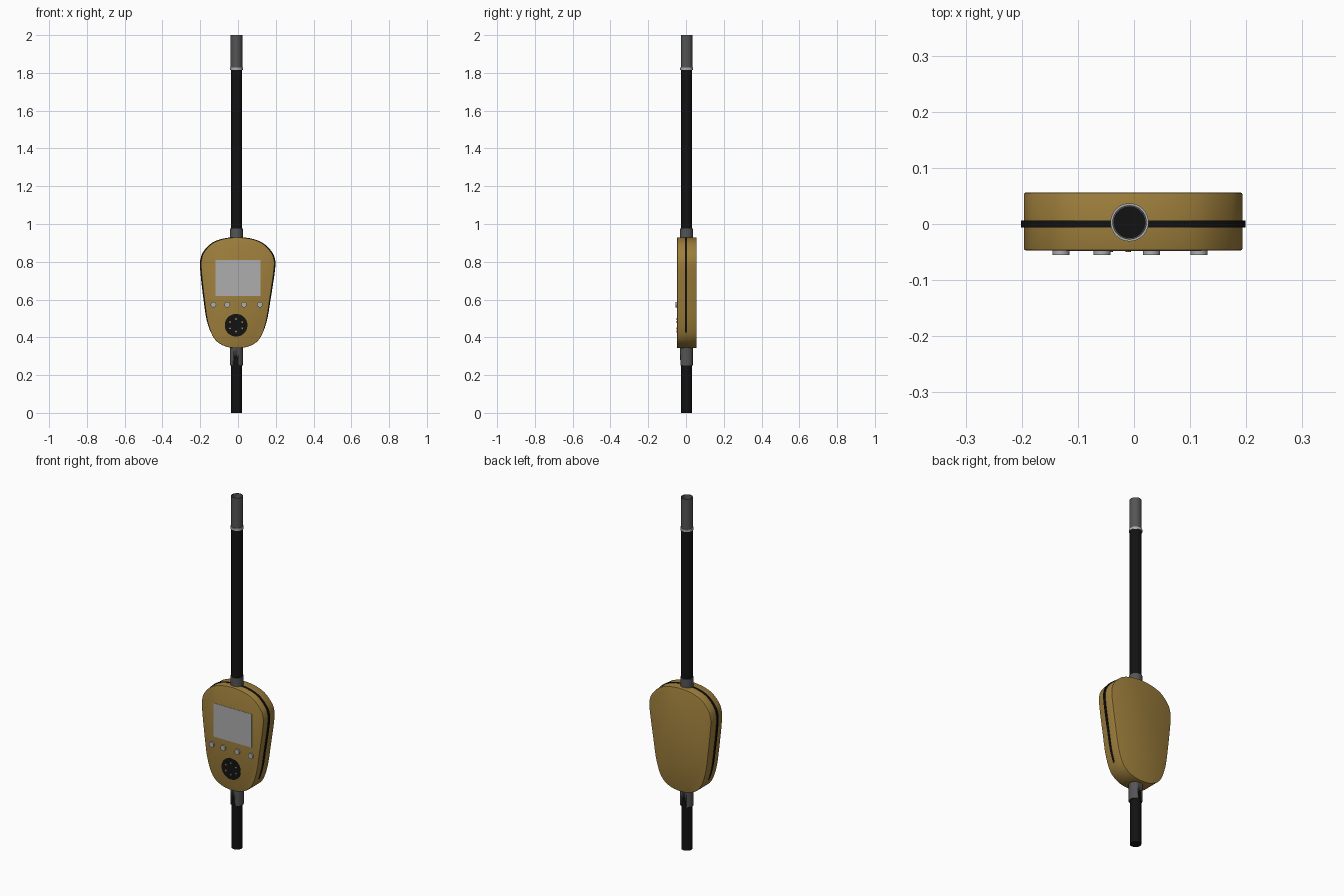
import bpy, bmesh, math
from mathutils import Matrix, Vector

if "Cube" in bpy.data.objects:
    bpy.data.objects.remove(bpy.data.objects["Cube"])

PX, PY = -0.008, 0.003  # pole axis


def mat(name, rgb):
    m = bpy.data.materials.new(name)
    m.diffuse_color = (*rgb, 1)
    m.use_nodes = True
    m.node_tree.nodes["Principled BSDF"].inputs["Base Color"].default_value = m.diffuse_color
    return m


GOLD = mat("ochre", (0.34, 0.21, 0.045))
BLACK = mat("black", (0.006, 0.006, 0.006))
DARK = mat("dark_grey", (0.09, 0.09, 0.09))
LIGHT = mat("light_grey", (0.42, 0.42, 0.42))


def make(name, bm, material, angle=35):
    bmesh.ops.recalc_face_normals(bm, faces=bm.faces)
    me = bpy.data.meshes.new(name)
    bm.to_mesh(me)
    bm.free()
    ob = bpy.data.objects.new(name, me)
    bpy.context.collection.objects.link(ob)
    if material:
        me.materials.append(material)
    bpy.ops.object.select_all(action='DESELECT')
    ob.select_set(True)
    bpy.context.view_layer.objects.active = ob
    bpy.ops.object.shade_smooth_by_angle(angle=math.radians(angle))
    return ob


def lathe(name, profile, material, n=32):
    """Closed (radius, z) profile revolved around the pole axis."""
    bm = bmesh.new()
    rings = [[bm.verts.new((PX + r * math.cos(2 * math.pi * i / n),
                            PY + r * math.sin(2 * math.pi * i / n), z))
              for i in range(n)] for r, z in profile]
    for a, b in zip(rings, rings[1:] + rings[:1]):
        for i in range(n):
            j = (i + 1) % n
            bm.faces.new((a[i], a[j], b[j], b[i]))
    return make(name, bm, material)


def rod(name, r, z0, z1, material):
    bm = bmesh.new()
    bmesh.ops.create_cone(bm, cap_ends=True, segments=32, radius1=r, radius2=r, depth=z1 - z0,
                          matrix=Matrix.Translation((PX, PY, (z0 + z1) / 2)))
    return make(name, bm, material)


def disc(name, x, z, r, y0, y1, material, n=24):
    bm = bmesh.new()
    m = Matrix.Translation((x, (y0 + y1) / 2, z)) @ Matrix.Rotation(math.pi / 2, 4, 'X')
    bmesh.ops.create_cone(bm, cap_ends=True, segments=n, radius1=r, radius2=r,
                          depth=y1 - y0, matrix=m)
    return make(name, bm, material)


def smooth_loop(pts, steps=5):
    """Closed Catmull-Rom curve through the points."""
    p = [Vector(q) for q in pts]
    out = []
    for i in range(len(p)):
        a, b, c, d = (p[(i + k - 1) % len(p)] for k in range(4))
        for s in range(steps):
            t = s / steps
            out.append(0.5 * (2 * b + (c - a) * t + (2 * a - 5 * b + 4 * c - d) * t ** 2
                              + (3 * b - a - 3 * c + d) * t ** 3))
    return out


def slab(name, outline, y0, y1, material, bevel=0.0):
    bm = bmesh.new()
    f = bm.faces.new([bm.verts.new((x, y0, z)) for x, z in outline])
    ext = bmesh.ops.extrude_face_region(bm, geom=[f])
    verts = [v for v in ext['geom'] if isinstance(v, bmesh.types.BMVert)]
    bmesh.ops.translate(bm, verts=verts, vec=(0, y1 - y0, 0))
    if bevel:
        rim = [e for e in bm.edges if abs(e.verts[0].co.y - e.verts[1].co.y) < 1e-6]
        bmesh.ops.bevel(bm, geom=rim, offset=bevel, segments=2, profile=0.5, affect='EDGES')
    return make(name, bm, material)


# housing with a dark seam band around its middle
outline = smooth_loop([
    (-0.004, 0.929), (0.07, 0.921), (0.128, 0.898), (0.172, 0.855), (0.19, 0.815),
    (0.191, 0.76), (0.168, 0.60), (0.148, 0.48), (0.116, 0.395), (0.062, 0.354),
    (-0.006, 0.343), (-0.072, 0.354), (-0.127, 0.395), (-0.160, 0.48), (-0.178, 0.60),
    (-0.195, 0.76), (-0.193, 0.815), (-0.177, 0.855), (-0.135, 0.898), (-0.077, 0.921)])
slab("housing", outline, -0.047, 0.056, GOLD, 0.003)
band = [(-0.002 + (x + 0.002) * 1.028, 0.65 + (z - 0.65) * (1.006 if z > 0.65 else 0.965))
        for x, z in outline]
slab("seam_band", band, -0.006, 0.006, BLACK)

# display and buttons
slab("display", [(-0.12, 0.62), (0.12, 0.62), (0.12, 0.81), (-0.12, 0.81)],
     -0.0485, -0.04, LIGHT)
for i, x in enumerate((-0.13, -0.057, 0.031, 0.116)):
    disc(f"button_{i + 1}", x, 0.573, 0.015, -0.055, -0.04, LIGHT)

# round socket with ring of small contacts
disc("socket", -0.010, 0.464, 0.060, -0.0485, -0.04, BLACK, 40)
for i in range(6):
    a = math.radians(30 + 60 * i)
    disc(f"contact_{i + 1}", -0.010 + 0.037 * math.cos(a), 0.464 + 0.033 * math.sin(a),
         0.005, -0.0495, -0.045, GOLD, 10)

# poles below and above the housing
rod("lower_pole", 0.029, 0.0, 0.37, BLACK)
rod("upper_pole", 0.030, 0.90, 1.82, BLACK)
rod("upper_sleeve", 0.034, 0.90, 0.976, DARK)

# hollow tip tube with collar
lathe("tip_tube", [(0.0305, 1.815), (0.0305, 2.0), (0.0275, 2.0), (0.0275, 1.815)], DARK)
lathe("tip_collar", [(0.034, 1.815), (0.034, 1.828), (0.029, 1.828), (0.029, 1.815)], LIGHT)
rod("tip_core", 0.0275, 1.80, 1.93, BLACK)

# lower sleeve with pointed slots front and back
sleeve = lathe("lower_sleeve", [(0.035, 0.25), (0.035, 0.37), (0.0285, 0.37), (0.0285, 0.25)], DARK)
cutter = slab("slot_cutter", [(-0.026, 0.24), (0.004, 0.24), (0.002, 0.28), (-0.006, 0.302),
                              (-0.018, 0.302), (-0.024, 0.28)], -0.1, 0.1, None)
cutter.hide_render = True
cutter.hide_set(True)
mod = sleeve.modifiers.new("slots", 'BOOLEAN')
mod.operation = 'DIFFERENCE'
mod.object = cutter
mod.solver = 'EXACT'
